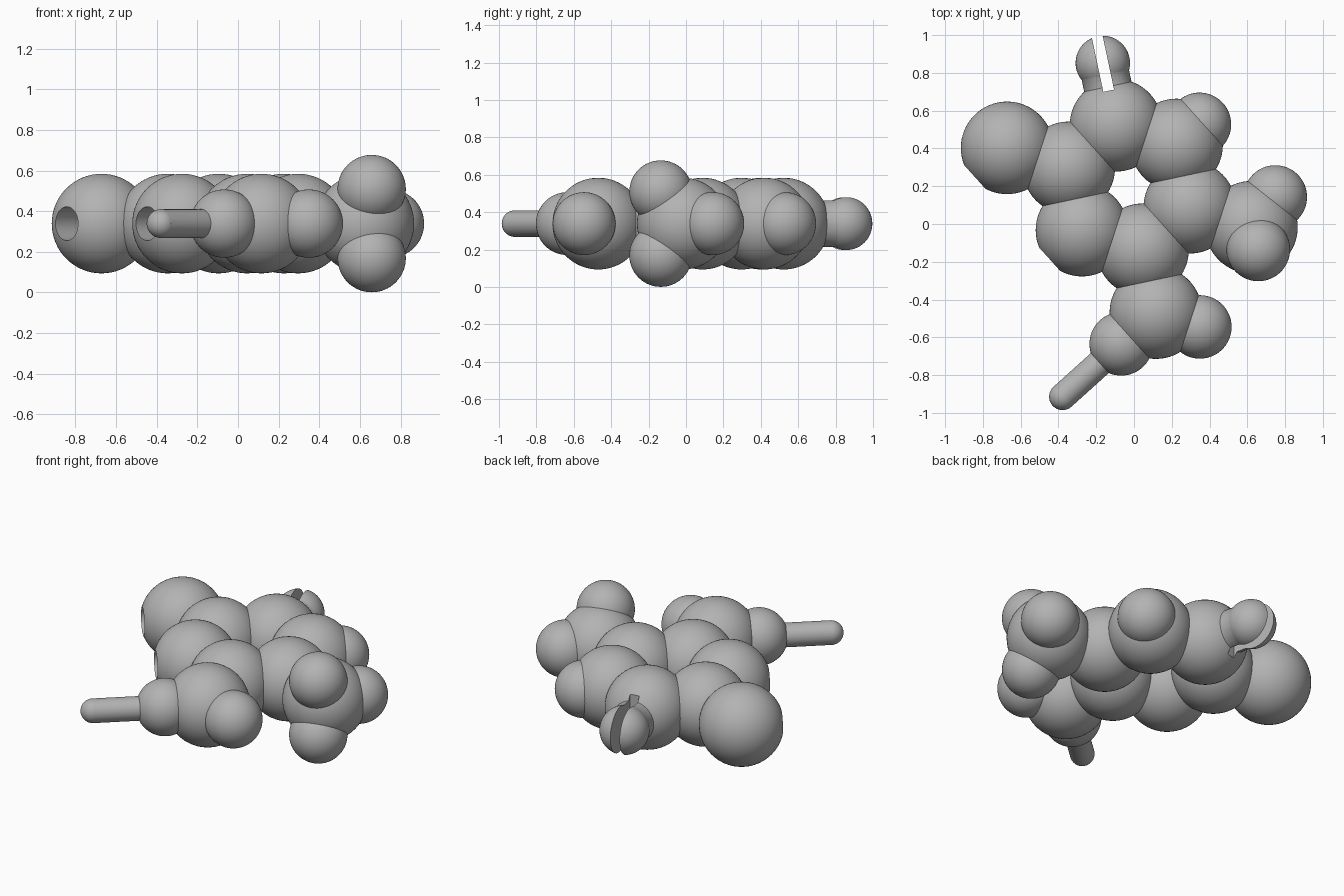
import bpy
import bmesh
from math import radians, cos, sin
from mathutils import Matrix, Vector

cube = bpy.data.objects.get("Cube")
if cube:
    bpy.data.objects.remove(cube, do_unlink=True)

MID = 0.339      # height of the molecule's plane
BIG, SMALL = 0.245, 0.168
BOND = 0.337

grey = bpy.data.materials.new("mid_grey")
grey.use_nodes = True
grey.diffuse_color = (0.45, 0.45, 0.45, 1)
grey.node_tree.nodes["Principled BSDF"].inputs["Base Color"].default_value = grey.diffuse_color


def heading(degrees):
    return Vector((cos(radians(degrees)), sin(radians(degrees)), 0))


def finish(name, bm):
    mesh = bpy.data.meshes.new(name)
    bm.to_mesh(mesh)
    bm.free()
    mesh.materials.append(grey)
    obj = bpy.data.objects.new(name, mesh)
    bpy.context.collection.objects.link(obj)
    return obj


def ball(name, centre, radius):
    bm = bmesh.new()
    bmesh.ops.create_uvsphere(bm, u_segments=64, v_segments=32, radius=radius,
                              matrix=Matrix.Translation(centre))
    return finish(name, bm)


def rod(name, start, end, radius):
    axis = end - start
    place = Matrix.Translation((start + end) / 2) @ axis.to_track_quat('Z', 'Y').to_matrix().to_4x4()
    bm = bmesh.new()
    bmesh.ops.create_cone(bm, cap_ends=True, segments=48, radius1=radius, radius2=radius,
                          depth=axis.length, matrix=place)
    return finish(name, bm)


def combine(target, helper, operation):
    """Apply a boolean and discard the helper solid."""
    helper.hide_render = True
    mod = target.modifiers.new("boolean", 'BOOLEAN')
    mod.operation, mod.object, mod.solver = operation, helper, 'EXACT'
    graph = bpy.context.evaluated_depsgraph_get()
    result = bpy.data.meshes.new_from_object(target.evaluated_get(graph))
    target.modifiers.clear()
    target.data = result
    bpy.data.objects.remove(helper, do_unlink=True)


parts = []
hub = Vector((-0.025, 0.193, MID))

# Six-atom ring
angles = {"ring_back": 102, "ring_back_left": 42, "ring_left": -18,
          "ring_front": -78, "ring_front_right": -138, "ring_right": 162}
ring = {name: hub + BOND * heading(a) for name, a in angles.items()}
atoms = {name: ball(name, place, BIG) for name, place in ring.items()}

# Large atoms branching outward from the ring
outer = {"outer_right": ring["ring_right"] + 0.343 * heading(162),
         "outer_left": ring["ring_left"] + 0.343 * heading(-18),
         "outer_front": ring["ring_front"] + 0.34 * heading(-78)}
atoms.update({name: ball(name, place, BIG) for name, place in outer.items()})

# Round socket holes
for name, place in (("outer_right", outer["outer_right"]),
                    ("ring_front_right", ring["ring_front_right"])):
    hole = rod("hole_cutter", place, place + 0.4 * heading(-138), 0.083)
    combine(atoms[name], hole, 'DIFFERENCE')

# Split snap connector on the back atom
base, out = ring["ring_back"], heading(102)
back = atoms["ring_back"]
combine(back, rod("snap_neck", base + 0.1 * out, base + BOND * out, 0.128), 'UNION')
combine(back, ball("snap_ball", base + BOND * out, 0.144), 'UNION')
bm = bmesh.new()
slot_place = (Matrix.Translation(base + 0.437 * out) @ Matrix.Rotation(radians(102), 4, 'Z')
              @ Matrix.Diagonal((0.5, 0.058, 1, 1)))
bmesh.ops.create_cube(bm, size=1, matrix=slot_place)
combine(back, finish("slot_cutter", bm), 'DIFFERENCE')

# Small atoms
left, front = outer["outer_left"], outer["outer_front"]
peg_base = front + 0.247 * heading(-138)
small = {"small_back_left": ring["ring_back_left"] + 0.163 * heading(42),
         "small_front_left": front + 0.245 * heading(-18),
         "small_front_right": peg_base,
         "small_left_side": Vector((0.748, 0.143, MID)),
         "small_left_upper": Vector((0.658, -0.135, MID + 0.17)),
         "small_left_lower": Vector((0.658, -0.135, MID - 0.17))}
atoms.update({name: ball(name, place, SMALL) for name, place in small.items()})

# Round-tipped peg
peg_end = peg_base + 0.418 * heading(-138)
peg = rod("peg", peg_base, peg_end, 0.071)
combine(peg, ball("peg_tip", peg_end, 0.071), 'UNION')
atoms["peg"] = peg

# Smooth shading with crisp seams
bpy.ops.object.select_all(action='DESELECT')
for obj in atoms.values():
    obj.select_set(True)
bpy.context.view_layer.objects.active = peg
bpy.ops.object.shade_smooth_by_angle(angle=radians(30))
